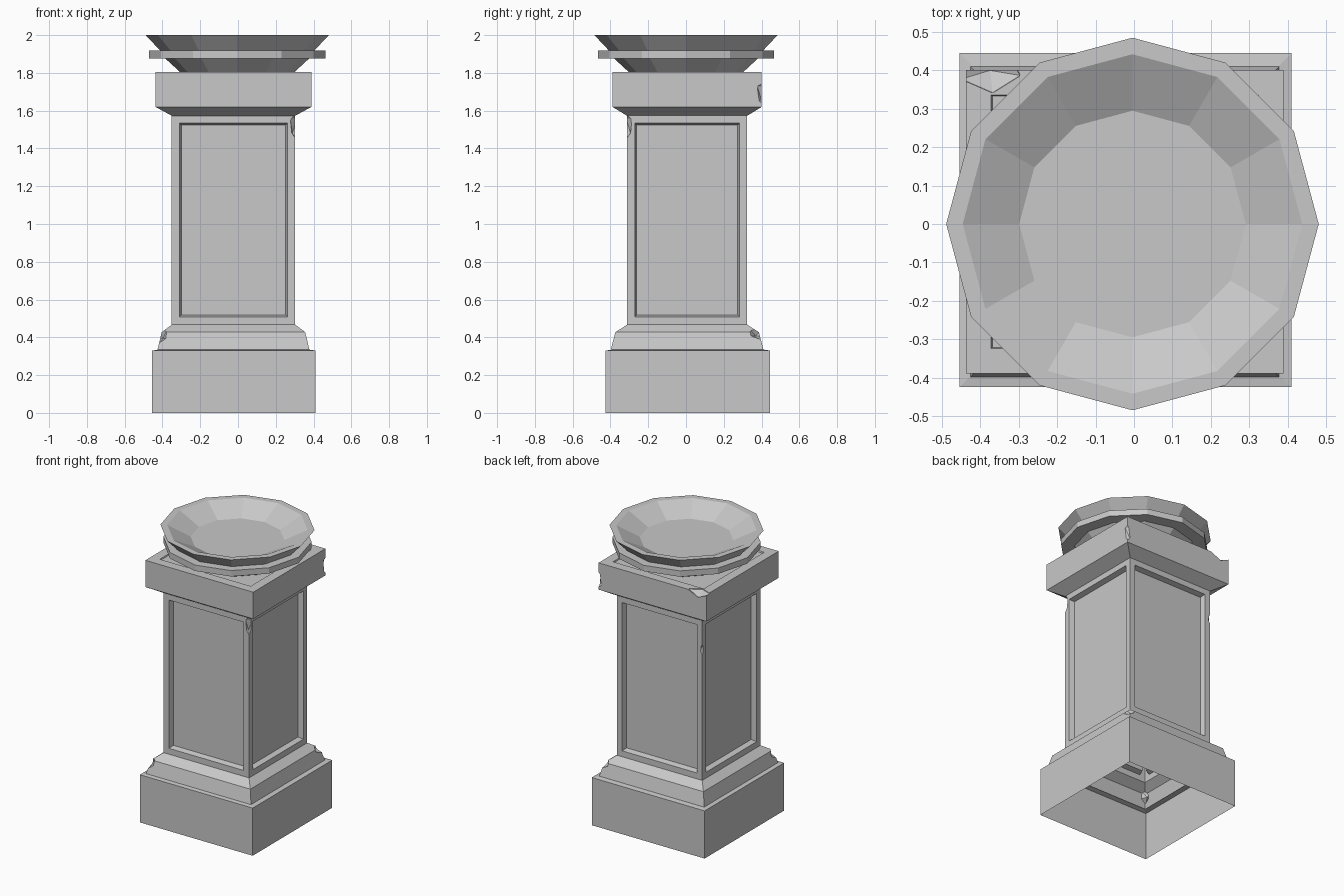
import bpy, bmesh
from math import cos, sin, pi
from mathutils import Vector, Matrix

cube = bpy.data.objects.get("Cube")
if cube:
    bpy.data.objects.remove(cube, do_unlink=True)

GREY = (0.58, 0.58, 0.58, 1)
stone = bpy.data.materials.new("grey_stone")
stone.use_nodes = True
stone.diffuse_color = GREY
stone.node_tree.nodes["Principled BSDF"].inputs["Base Color"].default_value = GREY


def finish(name, bm):
    mesh = bpy.data.meshes.new(name)
    bm.to_mesh(mesh)
    bm.free()
    mesh.materials.append(stone)
    obj = bpy.data.objects.new(name, mesh)
    bpy.context.collection.objects.link(obj)
    return obj


def loft(rings, ends=True):
    """Skin a stack of rings; each ring is a list of points."""
    bm = bmesh.new()
    loops = [[bm.verts.new(p) for p in ring] for ring in rings]
    n = len(loops[0])
    for low, high in zip(loops, loops[1:]):
        for i in range(n):
            j = (i + 1) % n
            bm.faces.new((low[i], low[j], high[j], high[i]))
    if ends:
        bm.faces.new(loops[0][::-1])
        bm.faces.new(loops[-1])
    return bm


def rect(center, hx, hy, z):
    cx, cy = center
    return [(cx + sx * hx, cy + sy * hy, z)
            for sx, sy in ((-1, -1), (1, -1), (1, 1), (-1, 1))]


def polygon(r, z, sides=12):
    return [(r * cos(2 * pi * i / sides) - 0.004, r * sin(2 * pi * i / sides), z)
            for i in range(sides)]


def chip(obj, spot, size, turn=0.4):
    """Knock a faceted chip out of an edge or corner."""
    bm = bmesh.new()
    place = (Matrix.Translation(spot) @ Matrix.Diagonal((*size, 1))
             @ Matrix.Rotation(turn, 4, 'Z'))
    bmesh.ops.create_icosphere(bm, subdivisions=1, radius=1, matrix=place)
    cutter = finish("chip_cutter", bm)
    cutter.hide_render = True
    mod = obj.modifiers.new("chip", 'BOOLEAN')
    mod.operation = 'DIFFERENCE'
    mod.solver = 'EXACT'
    mod.object = cutter
    with bpy.context.temp_override(object=obj, active_object=obj):
        bpy.ops.object.modifier_apply(modifier=mod.name)
    bpy.data.objects.remove(cutter, do_unlink=True)


def open_ends(obj):
    """Remove the flat top and bottom so the pedestal is hollow."""
    bm = bmesh.new()
    bm.from_mesh(obj.data)
    zs = [v.co.z for v in bm.verts]
    ends = [f for f in bm.faces
            if all(abs(v.co.z - min(zs)) < 1e-4 for v in f.verts)
            or all(abs(v.co.z - max(zs)) < 1e-4 for v in f.verts)]
    bmesh.ops.delete(bm, geom=ends, context='FACES')
    bm.to_mesh(obj.data)
    bm.free()


# Plinth block, open below, with a ledge on top
base_mid = (-0.022, 0.01)
finish("base_block", loft([
    rect(base_mid, 0.432, 0.435, 0),
    rect(base_mid, 0.432, 0.435, 0.33),
    rect(base_mid, 0.398, 0.4, 0.335)], ends=False))

# Sloped moulding above the plinth
mid = (-0.024, 0.006)
moulding = finish("base_moulding", loft([
    rect(mid, 0.402, 0.404, 0.335),
    rect(mid, 0.380, 0.380, 0.427),
    rect(mid, 0.327, 0.318, 0.467)]))
chip(moulding, (-0.43, -0.4, 0.42), (0.07, 0.07, 0.06))
chip(moulding, (0.39, 0.4, 0.43), (0.08, 0.09, 0.05))
open_ends(moulding)

# Shaft with a recessed panel on each side
bm = loft([rect(mid, 0.327, 0.318, 0.467), rect(mid, 0.327, 0.318, 1.575)])
bm.normal_update()
panels = [f for f in bm.faces if abs(f.normal.z) < 0.5]
bmesh.ops.inset_individual(bm, faces=panels, thickness=0.058)
bmesh.ops.inset_individual(bm, faces=panels, thickness=0.014, depth=-0.035)
shaft = finish("shaft", bm)
chip(shaft, (0.315, -0.325, 1.52), (0.045, 0.045, 0.085))
chip(shaft, (-0.362, 0.335, 1.37), (0.03, 0.03, 0.05))
open_ends(shaft)

# Cap slab with tapered underside and a shallow recess on top
cap = finish("cap", loft([
    rect(mid, 0.312, 0.305, 1.565),
    rect(mid, 0.413, 0.395, 1.62),
    rect(mid, 0.413, 0.395, 1.805),
    rect(mid, 0.348, 0.330, 1.805),
    rect(mid, 0.345, 0.327, 1.797)]))
chip(cap, (-0.375, 0.4, 1.825), (0.09, 0.065, 0.055))
chip(cap, (0.41, 0.42, 1.69), (0.05, 0.055, 0.085))

# Twelve-sided bowl: foot, flared wall, flat rim and sunken floor
finish("bowl", loft([
    polygon(0.295, 1.797), polygon(0.385, 1.88), polygon(0.405, 1.915),
    polygon(0.485, 2.0), polygon(0.442, 2.0), polygon(0.295, 1.925)]))

# Band around the bowl
band = [polygon(0.38, 1.877), polygon(0.467, 1.877),
        polygon(0.467, 1.918), polygon(0.38, 1.918)]
finish("bowl_band", loft(band + band[:1], ends=False))
